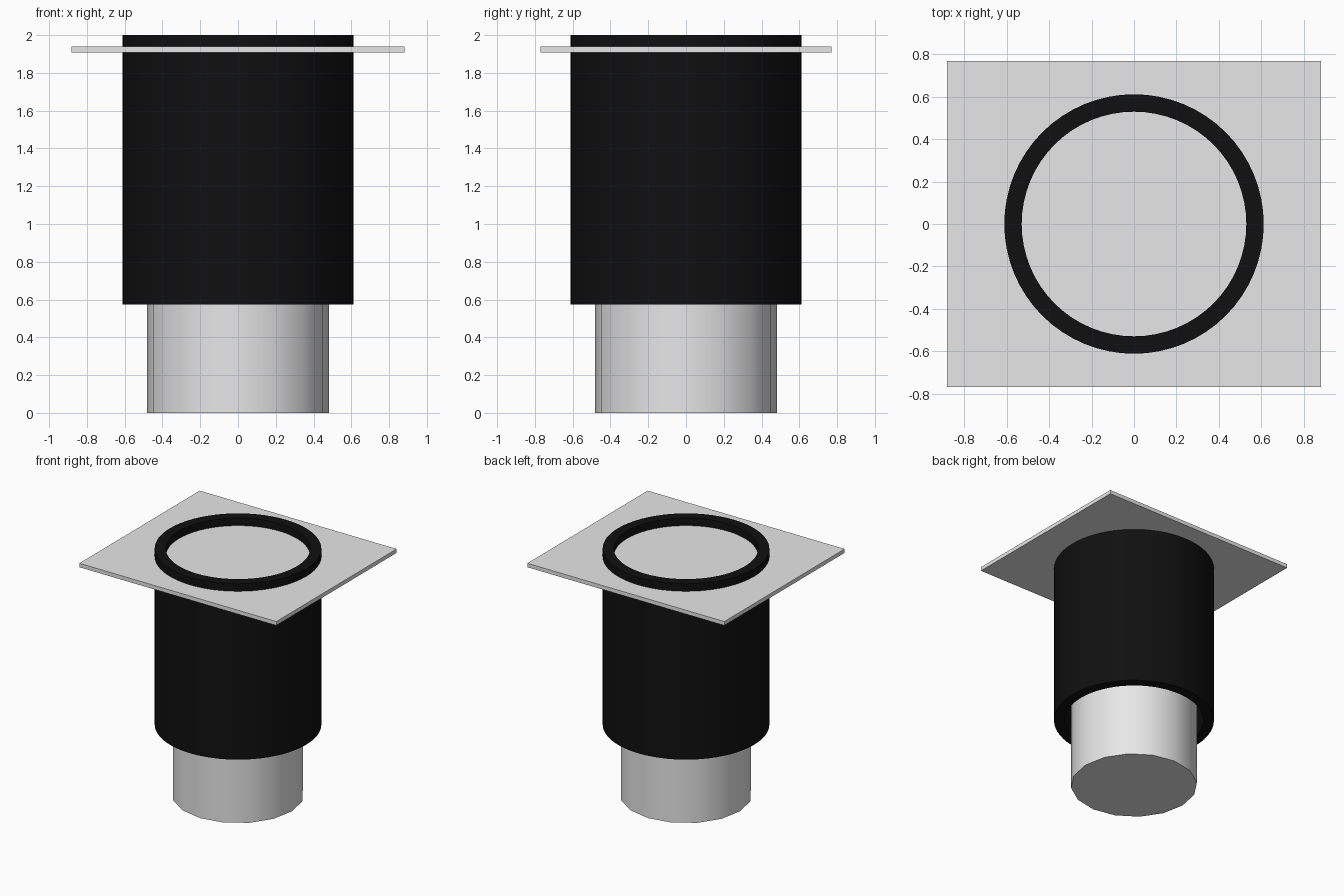
import bpy, bmesh, math

cube = bpy.data.objects.get("Cube")
if cube:
    bpy.data.objects.remove(cube, do_unlink=True)


def material(name, rgb):
    m = bpy.data.materials.new(name)
    m.use_nodes = True
    m.diffuse_color = (*rgb, 1)
    m.node_tree.nodes["Principled BSDF"].inputs["Base Color"].default_value = (*rgb, 1)
    return m


def finish(name, bm, mat, smooth=True):
    bmesh.ops.recalc_face_normals(bm, faces=bm.faces)
    mesh = bpy.data.meshes.new(name)
    bm.to_mesh(mesh)
    bm.free()
    mesh.materials.append(mat)
    obj = bpy.data.objects.new(name, mesh)
    bpy.context.collection.objects.link(obj)
    if smooth:
        bpy.ops.object.select_all(action="DESELECT")
        obj.select_set(True)
        bpy.context.view_layer.objects.active = obj
        bpy.ops.object.shade_smooth_by_angle(angle=math.radians(35))
    return obj


def lathe(name, profile, sides, mat):
    """Revolve a profile of (radius, height) points about z."""
    bm = bmesh.new()
    verts = [bm.verts.new((r, 0, z)) for r, z in profile]
    edges = [bm.edges.new(pair) for pair in zip(verts, verts[1:] + verts[:1])]
    bmesh.ops.spin(bm, geom=verts + edges, cent=(0, 0, 0), axis=(0, 0, 1),
                   angle=math.tau, steps=sides, use_merge=True)
    bmesh.ops.remove_doubles(bm, verts=bm.verts, dist=0.0001)
    return finish(name, bm, mat)


grey = material("light grey", (0.8, 0.8, 0.8))
black = material("black", (0.005, 0.005, 0.005))

# Open sleeve
lathe("sleeve", [(0.612, 0.575), (0.612, 2.0), (0.53, 2.0), (0.53, 0.575)], 64, black)

# Solid inner pipe with coarse sides
bm = bmesh.new()
bmesh.ops.create_cone(bm, cap_ends=True, segments=16, radius1=0.483, radius2=0.483, depth=1.91)
bmesh.ops.translate(bm, verts=bm.verts, vec=(0, 0, 0.955))
finish("inner_pipe", bm, grey)

# Thin rectangular plate through the sleeve
bm = bmesh.new()
bmesh.ops.create_cube(bm, size=1)
bmesh.ops.scale(bm, verts=bm.verts, vec=(1.765, 1.54, 0.032))
bmesh.ops.translate(bm, verts=bm.verts, vec=(0, 0, 1.923))
finish("plate", bm, grey, smooth=False)
